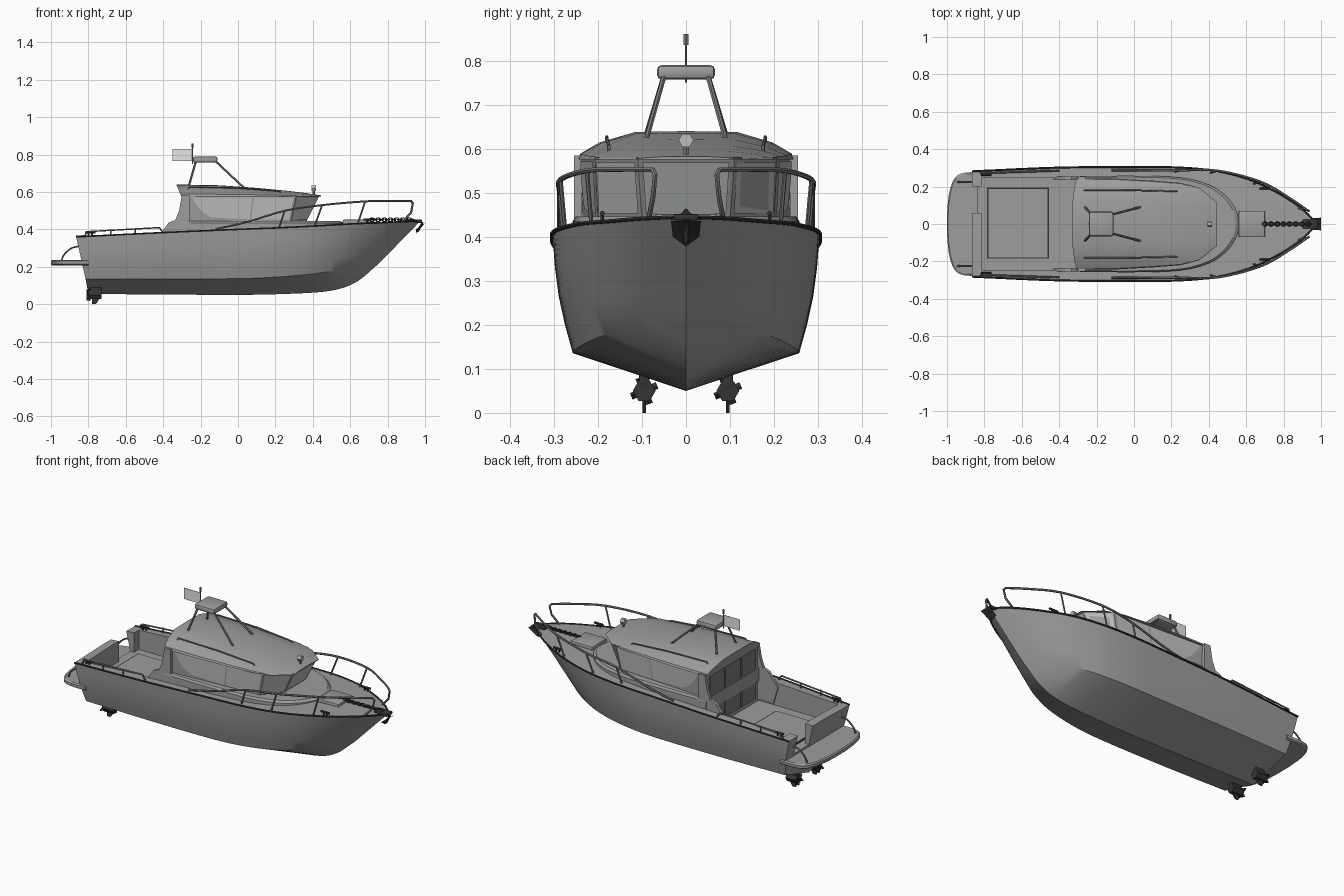
import bpy, bmesh, math
from mathutils import Vector, Matrix

if "Cube" in bpy.data.objects:
    bpy.data.objects.remove(bpy.data.objects["Cube"])


def material(name, r, g, b):
    m = bpy.data.materials.new(name)
    m.use_nodes = True
    m.diffuse_color = (r, g, b, 1)
    m.node_tree.nodes["Principled BSDF"].inputs["Base Color"].default_value = (r, g, b, 1)
    return m


GREY = material("hull grey", .34, .34, .34)
GLASS = material("window glass", .5, .51, .51)
DOOR = material("door glass", .2, .2, .2)
METAL = material("rail metal", .2, .2, .2)
DARK = material("dark fittings", .035, .035, .035)
WHITE = material("flag white", .78, .78, .8)
parts = []


def finish(name, bm, mat):
    bmesh.ops.remove_doubles(bm, verts=bm.verts, dist=1e-5)
    me = bpy.data.meshes.new(name)
    bm.to_mesh(me)
    bm.free()
    me.materials.append(mat)
    ob = bpy.data.objects.new(name, me)
    bpy.context.collection.objects.link(ob)
    parts.append(ob)
    return ob


def flip(p):
    return Vector((p[0], -p[1], p[2]))


def loft(name, halves, mat, end_cap=True):
    """Skin mirrored half sections into a closed body."""
    bm = bmesh.new()
    rings = [[bm.verts.new(p) for p in list(h) + [flip(q) for q in reversed(h)]] for h in halves]
    n = len(rings[0])
    for a, b in zip(rings, rings[1:]):
        for i in range(n):
            j = (i + 1) % n
            bm.faces.new((a[i], a[j], b[j], b[i]))
    bm.faces.new(rings[0])
    if end_cap:
        bm.faces.new(rings[-1])
    bmesh.ops.remove_doubles(bm, verts=bm.verts, dist=1e-5)
    bmesh.ops.dissolve_degenerate(bm, edges=bm.edges, dist=1e-5)
    bmesh.ops.recalc_face_normals(bm, faces=bm.faces)
    return finish(name, bm, mat)


def box(name, lo, hi, mat, bevel=0, turn=None):
    lo, hi = Vector(lo), Vector(hi)
    bm = bmesh.new()
    bmesh.ops.create_cube(bm, size=1, matrix=Matrix.Translation((lo + hi) / 2) @ Matrix.Diagonal((*(hi - lo), 1)))
    if bevel:
        bmesh.ops.bevel(bm, geom=bm.edges, offset=bevel, segments=2, affect='EDGES', profile=.5)
    if turn:
        bm.transform(turn)
    return finish(name, bm, mat)


def prism(name, pts, y0, y1, mat):
    """Extrude an x-z outline across y."""
    bm = bmesh.new()
    f = bm.faces.new([bm.verts.new((x, y0, z)) for x, z in pts])
    ext = bmesh.ops.extrude_face_region(bm, geom=[f])["geom"]
    bmesh.ops.translate(bm, verts=[v for v in ext if isinstance(v, bmesh.types.BMVert)], vec=(0, y1 - y0, 0))
    bmesh.ops.recalc_face_normals(bm, faces=bm.faces)
    return finish(name, bm, mat)


def smooth_line(pts, steps=4):
    pts = [Vector(p) for p in pts]
    ext = [2 * pts[0] - pts[1]] + pts + [2 * pts[-1] - pts[-2]]
    out = []
    for a, b, c, d in zip(ext, ext[1:], ext[2:], ext[3:]):
        for k in range(steps):
            t = k / steps
            out.append(.5 * (2 * b + (c - a) * t + (2 * a - 5 * b + 4 * c - d) * t * t + (3 * b - a - 3 * c + d) * t ** 3))
    return out + [pts[-1]]


def tube(name, pts, r, mat, sides=(1,)):
    for s in sides:
        cu = bpy.data.curves.new(name, 'CURVE')
        cu.dimensions = '3D'
        cu.bevel_depth, cu.bevel_resolution, cu.use_fill_caps = r, 1, True
        sp = cu.splines.new('POLY')
        sp.points.add(len(pts) - 1)
        for q, p in zip(sp.points, pts):
            q.co = (p[0], p[1] * s, p[2], 1)
        cu.materials.append(mat)
        ob = bpy.data.objects.new(name, cu)
        bpy.context.collection.objects.link(ob)
        bpy.ops.object.select_all(action='DESELECT')
        ob.select_set(True)
        bpy.context.view_layer.objects.active = ob
        bpy.ops.object.convert(target='MESH')
        parts.append(bpy.context.view_layer.objects.active)


def pane(name, corners, uvs, mat, sides):
    """Window plate placed on a wall given by four corners."""
    a, b, c, d = map(Vector, corners)
    off = (b - a).cross(d - a).normalized() * .004
    pts = [a.lerp(b, u).lerp(d.lerp(c, u), v) + off for u, v in uvs]
    for s in sides:
        bm = bmesh.new()
        bm.faces.new([bm.verts.new(p) for p in (pts if s > 0 else [flip(p) for p in reversed(pts)])])
        finish(name, bm, mat)


BOTH = (1, -1)

# Hull
keel = smooth_line([(-.8, 0, .055), (-.4, 0, .052), (0, 0, .05), (.25, 0, .055), (.45, 0, .066), (.57, 0, .09),
                    (.65, 0, .13), (.71, 0, .18), (.755, 0, .22), (.785, 0, .25)])
chine = smooth_line([(-.815, .245, .135), (-.4, .255, .135), (0, .257, .137), (.2, .25, .145), (.38, .225, .16),
                     (.52, .18, .18), (.62, .13, .205), (.69, .08, .225), (.74, .04, .24), (.785, 0, .25)])
sheer = smooth_line([(-.865, .28, .36), (-.4, .3, .383), (0, .302, .4), (.25, .3, .41), (.45, .28, .42),
                     (.62, .235, .43), (.75, .175, .435), (.85, .115, .44), (.92, .06, .443), (.975, 0, .445)])
halves = []
for k, c, s in zip(keel, chine, sheer):
    side = [c.lerp(s, t / 4) + Vector((0, .009 * math.sin(math.pi * t / 4) * c.y / .25, 0)) for t in range(1, 4)]
    halves.append([k, c] + side + [s, Vector((s.x, 0, s.z + .008 * s.y / .3))])
hull = loft("hull", halves, GREY, end_cap=False)

# Cockpit well and stern gate cut from the hull
for lo, hi in (((-.815, -.245, .25), (-.29, .245, .6)), ((-.95, .06, .25), (-.8, .2, .6))):
    cutter = box("cutter", lo, hi, GREY)
    parts.remove(cutter)
    cutter.hide_render = True
    mod = hull.modifiers.new("cut", 'BOOLEAN')
    mod.operation, mod.solver, mod.object = 'DIFFERENCE', 'EXACT', cutter
    bpy.context.view_layer.objects.active = hull
    bpy.ops.object.modifier_apply(modifier=mod.name)
    bpy.data.objects.remove(cutter)
box("floor_hatch_seam", (-.785, -.185, .25), (-.455, .195, .253), DARK)
box("floor_hatch", (-.778, -.178, .25), (-.462, .188, .257), GREY)

# Rubbing strake
tube("rubbing_strake", [p + Vector((0, .002, 0)) for p in sheer], .005, DARK, BOTH)

# Trunk and wheelhouse
trunk = smooth_line([(-.31, .255, 0), (0, .258, 0), (.25, .248, 0), (.4, .21, 0), (.49, .15, 0), (.545, .075, 0), (.56, 0, 0)])
loft("trunk", [[Vector((p.x - i * max(0, p.x), p.y * (1 - i), z)) for p in trunk]
               for z, i in ((.37, 0), (.435, 0), (.446, .03))], GREY)
low = [(-.3, .236, .44), (.28, .2, .44), (.365, .1, .44)]
top = [(-.3, .24, .58), (.31, .207, .58), (.435, .11, .58)]
loft("wheelhouse", [low, top], GREY)
wing = [(-.43, .36), (-.39, .41), (-.37, .437), (-.335, .45), (-.315, .5), (-.3, .585), (-.26, .585), (-.26, .26), (-.4, .26)]
for s in BOTH:
    prism("side_coaming", wing, s * .236, s * .254, GREY)
box("aft_bulkhead", (-.3, -.24, .25), (-.27, .24, .585), GREY)
for y0, y1 in ((-.21, -.08), (-.07, .07), (.08, .21)):
    box("door_panel", (-.306, y0, .275), (-.299, y1, .565), DOOR)

# Windows
wall = (low[1], low[0], top[0], top[1])
pane("rear_side_window", wall, [(.38, .1), (.73, .17), (.81, .36), (.87, .65), (.91, .94), (.38, .94)], GLASS, BOTH)
pane("front_side_window", wall, [(.02, .1), (.365, .1), (.365, .94), (.02, .94)], GLASS, BOTH)
rect = [(.05, .1), (.95, .1), (.95, .93), (.05, .93)]
pane("quarter_window", (low[2], low[1], top[1], top[2]), rect, GLASS, BOTH)
pane("windscreen", (flip(low[2]), low[2], top[2], flip(top[2])), rect, GLASS, (1,))

# Roof
roof = []
for x, w, h in ((-.33, .245, .064), (-.1, .243, .06), (.1, .232, .046), (.25, .22, .032), (.35, .193, .02), (.445, .115, .006)):
    prof = [(1, 0), (.98, .2), (.8, .6), (.47, .97), (0, 1)]
    roof.append([Vector((x + (.027 * (1 - v) if x < -.3 else 0), w * u, .576 + h * v)) for u, v in prof])
loft("roof", roof, GREY)
tube("roof_rail", [(-.27, .18, .61), (-.26, .18, .627), (0, .18, .622), (.22, .175, .605), (.23, .175, .595)], .004, METAL, BOTH)

# Mast frame, radar, aerial and flag
tube("mast_rear_leg", [(-.265, .092, .625), (-.225, .05, .765)], .006, METAL, BOTH)
tube("mast_front_leg", [(.04, .092, .615), (-.12, .05, .765)], .006, METAL, BOTH)
box("radar", (-.24, -.066, .757), (-.11, .066, .79), GREY, .011)
tube("aerial", [(-.243, 0, .75), (-.243, 0, .845)], .003, METAL)
tube("aerial_light", [(-.243, 0, .835), (-.243, 0, .86)], .006, METAL)
box("flag", (-.35, -.001, .765), (-.246, .001, .83), WHITE)

# Searchlight
tube("searchlight_post", [(.405, 0, .575), (.405, 0, .61)], .006, METAL)
tube("searchlight", [(.393, 0, .619), (.417, 0, .619)], .017, GLASS)

# Bow rails with stanchions
rail = smooth_line([(-.12, .287, .402), (.05, .287, .44), (.25, .287, .5), (.45, .285, .53), (.68, .225, .55),
                    (.83, .14, .553), (.925, .075, .552)])
tube("bow_rail", rail + [Vector(p) for p in ((.935, .07, .54), (.925, .075, .49), (.88, .085, .44))], .006, METAL, BOTH)
for a, b in (((.22, .28, .41), (.25, .287, .5)), ((.41, .275, .42), (.45, .285, .53)), ((.64, .215, .43), (.68, .225, .55))):
    tube("stanchion", [a, b], .005, METAL, BOTH)

# Stern rails
tube("stern_rail", [(-.82, .272, .36), (-.81, .272, .388), (-.42, .285, .41), (-.4, .285, .38)], .005, METAL, BOTH)
for x in (-.68, -.55):
    tube("stern_post", [(x, .277, .365), (x, .278, .4)], .004, METAL, BOTH)

# Cleats
for s in BOTH:
    for x, y, z in ((-.79, .262, .365), (.7, .19, .435)):
        tube("cleat_bar", [(x - .028, y * s, z + .018), (x + .028, y * s, z + .018)], .006, DARK)
        for d in (-.01, .01):
            tube("cleat_foot", [(x + d, y * s, z - .005), (x + d, y * s, z + .018)], .005, DARK)

# Foredeck hatch, windlass chain and anchor
box("foredeck_hatch", (.56, -.07, .425), (.7, .07, .452), GREY, .006)
bm = bmesh.new()
for i in range(15):
    turn = Matrix.Translation((.7 + i * .0165, 0, .452)) @ Matrix.Rotation(i % 2 * math.pi / 2, 4, 'X')
    ring = [[bm.verts.new(turn @ Vector(((.010 + .003 * math.cos(b)) * math.cos(a) * 1.3, (.010 + .003 * math.cos(b)) * math.sin(a),
             .003 * math.sin(b)))) for b in (0, 1.57, 3.14, 4.71)] for a in [k * math.pi / 5 for k in range(10)]]
    for k in range(10):
        for j in range(4):
            m, n = (k + 1) % 10, (j + 1) % 4
            bm.faces.new((ring[k][j], ring[m][j], ring[m][n], ring[k][n]))
finish("anchor_chain", bm, DARK)
box("bow_roller", (.9, -.028, .437), (.985, .028, .452), DARK, .004)
tube("anchor_shank", [(.92, 0, .455), (.985, 0, .435), (.96, 0, .39)], .008, DARK)
loft("anchor_fluke", [[(.95, .03, .4), (.955, 0, .378)], [(1, .034, .436), (.99, 0, .43)]], DARK)

# Swim platform with grab rails
edge = smooth_line([(-.8, .275, 0), (-.9, .275, 0), (-.955, .25, 0), (-.985, .18, 0), (-.998, .08, 0), (-1, 0, 0)])
loft("swim_platform", [[Vector((-.8 + (p.x + .8) * k, p.y * k, z)) for p in edge]
                       for z, k in ((.208, .97), (.214, 1), (.23, 1), (.236, .97))], GREY)
tube("grab_rail", smooth_line([(-.945, .225, .23), (-.93, .225, .265), (-.89, .225, .3), (-.84, .225, .312)]), .005, METAL, BOTH)

# Drive pods and propellers
for s in BOTH:
    y = s * .095
    box("drive_strut", (-.79, y - .012, .05), (-.73, y + .012, .1), DARK, .004)
    tube("drive_pod", [(-.8, y, .05), (-.73, y, .05)], .026, DARK)
    prism("drive_skeg", [(-.78, .03), (-.74, .03), (-.76, 0), (-.78, 0)], y - .004, y + .004, DARK)
    for k in range(4):
        turn = Matrix.Translation((-.8, y, .05)) @ Matrix.Rotation(k * math.pi / 2 + .4, 4, 'X') @ Matrix.Rotation(.5, 4, 'Z')
        box("propeller_blade", (-.011, -.003, 0), (.011, .003, .032), DARK, 0, turn)

# Shading
bpy.ops.object.select_all(action='DESELECT')
for ob in parts:
    ob.select_set(True)
bpy.context.view_layer.objects.active = hull
bpy.ops.object.shade_smooth_by_angle(angle=math.radians(30))
